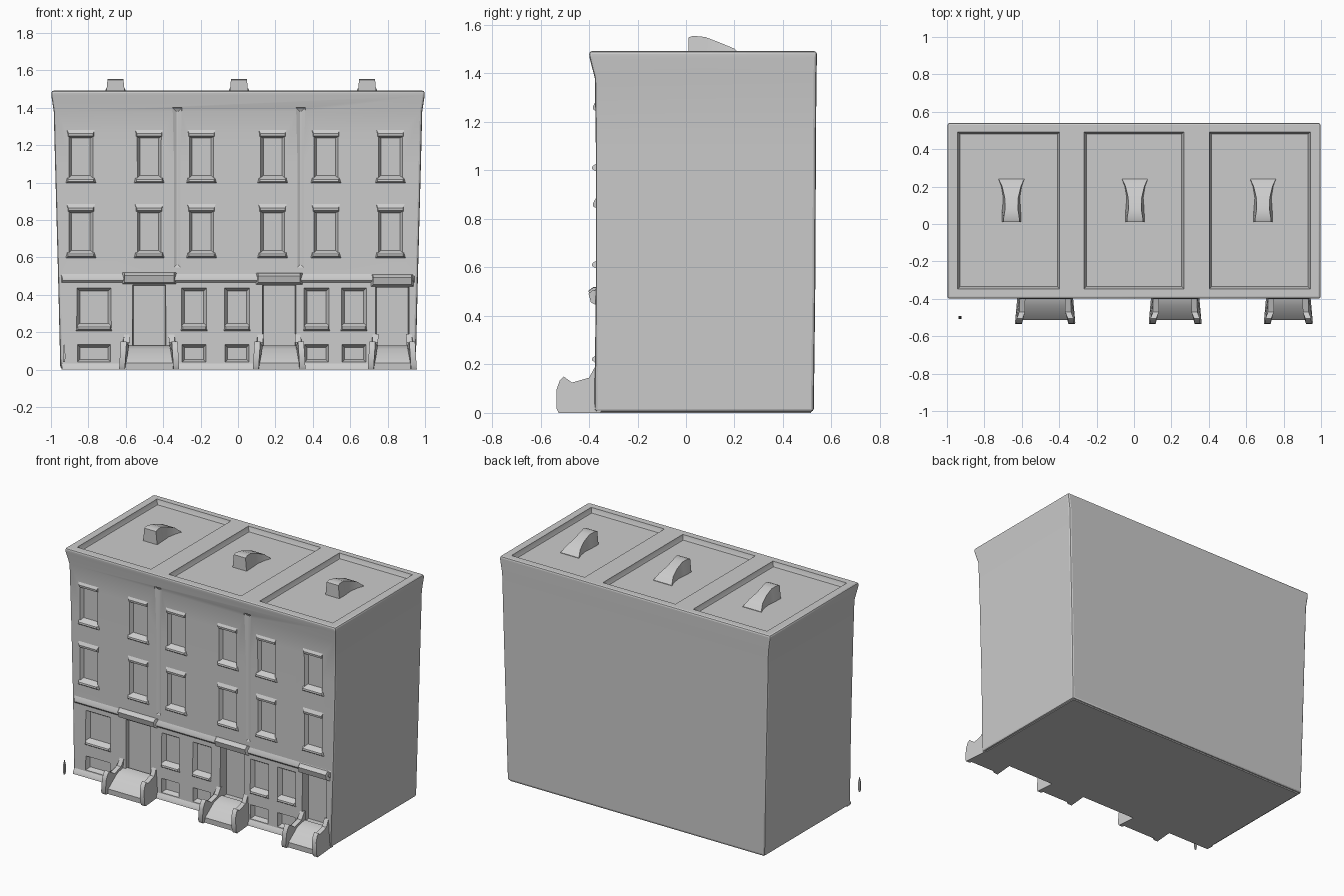
import bpy, bmesh

if "Cube" in bpy.data.objects:
    bpy.data.objects.remove(bpy.data.objects["Cube"])

WALL = -0.372  # y of the facade


def finish(bm, name, angle=0.6):
    bmesh.ops.recalc_face_normals(bm, faces=bm.faces)
    me = bpy.data.meshes.new(name)
    bm.to_mesh(me)
    bm.free()
    ob = bpy.data.objects.new(name, me)
    bpy.context.collection.objects.link(ob)
    bpy.ops.object.select_all(action='DESELECT')
    bpy.context.view_layer.objects.active = ob
    ob.select_set(True)
    bpy.ops.object.shade_smooth_by_angle(angle=angle)
    return ob


def loft(bm, rings):
    """Skin a list of equal-length point rings and cap both ends."""
    vs = [[bm.verts.new(p) for p in r] for r in rings]
    n = len(rings[0])
    for a, b in zip(vs, vs[1:]):
        for i in range(n):
            bm.faces.new((a[i], a[(i + 1) % n], b[(i + 1) % n], b[i]))
    bm.faces.new(vs[0])
    bm.faces.new(vs[-1])


def rect_z(hw, y0, y1, z, cx=0):
    return [(cx - hw, y0, z), (cx + hw, y0, z), (cx + hw, y1, z), (cx - hw, y1, z)]


def rect_y(x0, x1, z0, z1, y):
    return [(x0, y, z0), (x1, y, z0), (x1, y, z1), (x0, y, z1)]


def recess(bm, x0, x1, z0, z1, depth, flare):
    """Pocket cutter: opening flares outward towards the street."""
    f = flare * 1.4
    loft(bm, [rect_y(x0 - f, x1 + f, z0 - f, z1 + f, WALL - 0.04),
              rect_y(x0 - flare, x1 + flare, z0 - flare, z1 + flare, WALL - 0.004),
              rect_y(x0, x1, z0, z1, WALL + depth)])


def bar(bm, x0, x1, profile, shrink=0.012):
    """Bar along x with a (y, z) profile; its proud points are pulled in at the ends."""
    def side(x, s):
        return [(x + (s if y < WALL - 0.006 else 0), y, z) for y, z in profile]
    loft(bm, [side(x0, shrink), side(x1, -shrink)])


# layout
upper_x = [-0.84, -0.475, -0.195, 0.185, 0.47, 0.815]
upper_z = [(1.02, 1.25), (0.62, 0.85)]
ground = [(-0.77, 0.075), (-0.235, 0.05), (-0.005, 0.05), (0.42, 0.05), (0.62, 0.05)]
doors = [(-0.475, 0.085, 0.025), (0.22, 0.085, 0.06), (0.825, 0.085, 0.06)]
stoops = [(-0.475, 0.15), (0.22, 0.13), (0.825, 0.12)]

# building body: slightly wider at the top, flaring into a cornice
bm = bmesh.new()
loft(bm, [rect_z(0.95, -0.378, 0.527, 0.005), rect_z(0.962, WALL, 0.533, 0.5),
          rect_z(0.978, WALL, 0.536, 1.1), rect_z(0.985, WALL - 0.004, 0.538, 1.38),
          rect_z(0.998, -0.398, 0.54, 1.465), rect_z(0.998, -0.4, 0.54, 1.492)])
body = finish(bm, "building_body")
bev = body.modifiers.new("soft_edges", 'BEVEL')
bev.width, bev.segments, bev.limit_method, bev.angle_limit = 0.012, 2, 'ANGLE', 0.9
bpy.ops.object.modifier_apply(modifier=bev.name)

# cutters: windows, doors, bay seams, roof pans
bm = bmesh.new()
for x in upper_x:
    for z0, z1 in upper_z:
        recess(bm, x - 0.05, x + 0.05, z0 + 0.01, z1 - 0.01, 0.022, 0.016)
for x, w in ground:
    recess(bm, x - w, x + w, 0.24, 0.42, 0.025, 0.018)
    recess(bm, x - w, x + w, 0.055, 0.12, 0.022, 0.014)
for x, w, d in doors:
    recess(bm, x - w, x + w, 0.12, 0.45, d, 0.004)
for x in (-0.325, 0.335):
    recess(bm, x - 0.004, x + 0.004, 0.56, 1.38, 0.007, 0.02)
for x0, x1 in ((-0.93, -0.41), (-0.255, 0.255), (0.415, 0.93)):
    c, h = (x0 + x1) / 2, (x1 - x0) / 2
    loft(bm, [rect_z(h, -0.335, 0.48, 1.462, c), rect_z(h + 0.012, -0.347, 0.492, 1.488, c),
              rect_z(h + 0.02, -0.355, 0.5, 1.55, c)])
cutter = finish(bm, "opening_cutter")
cutter.hide_render = True
bpy.ops.object.select_all(action='DESELECT')
bpy.context.view_layer.objects.active = body
body.select_set(True)
cut = body.modifiers.new("openings", 'BOOLEAN')
cut.object, cut.operation, cut.solver = cutter, 'DIFFERENCE', 'EXACT'
bpy.ops.object.modifier_apply(modifier=cut.name)
bpy.data.objects.remove(cutter)
bpy.context.view_layer.objects.active = body
body.select_set(True)
bpy.ops.object.shade_smooth_by_angle(angle=0.5)

# window sills and lintels
sills, lintels = bmesh.new(), bmesh.new()


def add_sill(x, w, z):
    bar(sills, x - w, x + w, [(WALL + 0.02, z - 0.015), (WALL - 0.002, z - 0.015),
                              (WALL - 0.016, z - 0.005), (WALL - 0.014, z + 0.006),
                              (WALL + 0.02, z + 0.026)])


def add_lintel(x, w, z):
    bar(lintels, x - w, x + w, [(WALL + 0.02, z - 0.012), (WALL - 0.01, z),
                                (WALL - 0.012, z + 0.014), (WALL + 0.003, z + 0.04),
                                (WALL + 0.02, z + 0.04)])


for x in upper_x:
    for z0, z1 in upper_z:
        add_sill(x, 0.08, z0 - 0.008)
        add_lintel(x, 0.078, z1)
for x, w in ground:
    add_sill(x, w + 0.022, 0.222)
finish(sills, "window_sills")
finish(lintels, "window_lintels")

# belt course with door hoods
bm = bmesh.new()
bar(bm, -0.95, 0.95, [(WALL + 0.01, 0.455), (WALL - 0.012, 0.478), (WALL - 0.012, 0.49),
                      (WALL + 0.004, 0.52), (WALL + 0.01, 0.52)])
for (x, w), z in zip(stoops, (0.492, 0.49, 0.48)):
    bar(bm, x - w, min(x + w, 0.955), [(WALL + 0.01, z - 0.04), (WALL - 0.02, z - 0.025),
                                       (WALL - 0.03, z + 0.012), (WALL - 0.012, z + 0.026),
                                       (WALL + 0.01, z + 0.03)], 0.018)
finish(bm, "belt_course_and_hoods")

# stoops: sloped stair, flanked by cheek walls with a newel
stairs, cheeks = bmesh.new(), bmesh.new()
for x, w in stoops:
    bar(stairs, x - w + 0.02, x + w - 0.02,
        [(-0.36, 0.0), (-0.51, 0.0), (-0.512, 0.035), (-0.44, 0.11), (-0.37, 0.13), (-0.36, 0.13)], 0)
    for s in (-1, 1):
        rings = []
        for off, grow in ((w - 0.035, 0.0), (w - 0.004, 0.0)):
            pts = [(-0.36, 0.0), (-0.525, 0.0), (-0.535, 0.02), (-0.533, 0.10), (-0.52, 0.135),
                   (-0.505, 0.15), (-0.47, 0.125), (-0.40, 0.145), (-0.375, 0.19), (-0.36, 0.19)]
            # cheeks splay outward near the street and ground
            rings.append([(x + s * (off + (0.015 if y < -0.5 else 0) - 0.06 * z), y, z)
                          for y, z in pts])
        loft(cheeks, rings)
finish(stairs, "stoop_stairs")
finish(cheeks, "stoop_cheeks")

# base plinth lip at the foot of the facade
bm = bmesh.new()
bar(bm, -0.945, 0.945, [(-0.35, 0.0), (-0.395, 0.0), (-0.392, 0.015), (-0.372, 0.04), (-0.35, 0.04)], 0.004)
loft(bm, [rect_z(0.935, -0.36, 0.515, 0.0), rect_z(0.945, -0.36, 0.525, 0.02)])
finish(bm, "base_plinth")

# chimneys sloping down towards the rear
bm = bmesh.new()
for x in (-0.655, 0.005, 0.69):
    # (y, half width at roof, half width at top, top z)
    sections = [(0.01, 0.052, 0.043, 1.548), (0.03, 0.052, 0.042, 1.555), (0.08, 0.05, 0.034, 1.55),
                (0.14, 0.045, 0.036, 1.527), (0.20, 0.055, 0.05, 1.502), (0.24, 0.07, 0.068, 1.465)]
    loft(bm, [[(x - b, y, 1.455), (x + b, y, 1.455), (x + t, y, z), (x - t, y, z)]
              for y, b, t, z in sections])
finish(bm, "roof_chimneys", 0.45)

# lone slender post by the left corner
bm = bmesh.new()
loft(bm, [rect_z(0.004, -0.504, -0.496, 0.04, -0.93), rect_z(0.007, -0.507, -0.493, 0.06, -0.93),
          rect_z(0.006, -0.506, -0.494, 0.105, -0.93), rect_z(0.001, -0.501, -0.499, 0.135, -0.93)])
finish(bm, "corner_post")
